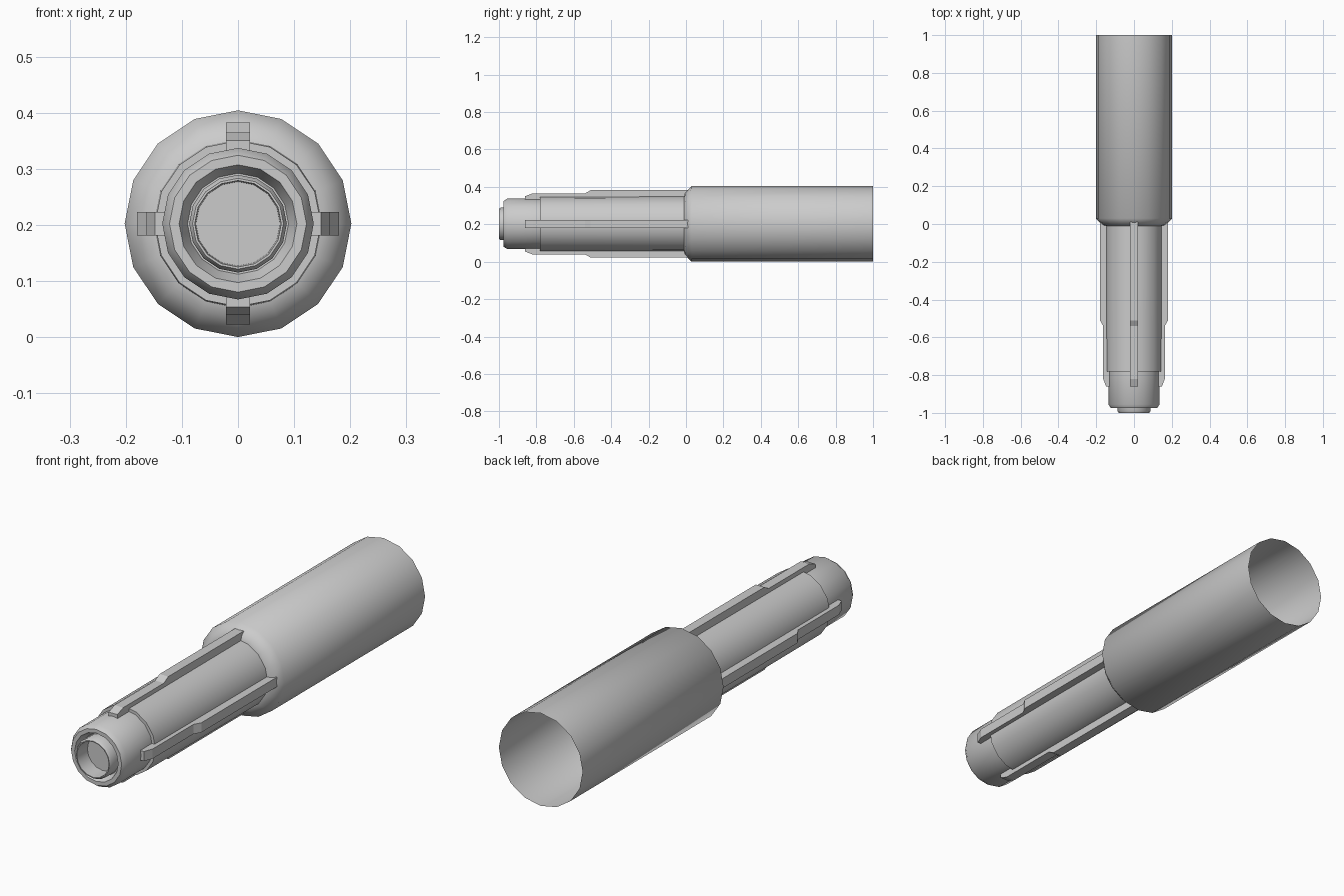
import bpy, bmesh, math

if "Cube" in bpy.data.objects:
    bpy.data.objects.remove(bpy.data.objects["Cube"])

AXIS_Z = 0.202
SIDES = 16


def add_object(name, bm, smooth=True):
    bmesh.ops.recalc_face_normals(bm, faces=bm.faces)
    mesh = bpy.data.meshes.new(name)
    bm.to_mesh(mesh)
    bm.free()
    obj = bpy.data.objects.new(name, mesh)
    bpy.context.collection.objects.link(obj)
    if smooth:
        bpy.ops.object.select_all(action='DESELECT')
        obj.select_set(True)
        bpy.context.view_layer.objects.active = obj
        bpy.ops.object.shade_smooth_by_angle(angle=math.radians(50))
    return obj


def lathe(name, profile, cap_end=False):
    """Revolve (radius, y) points around the barrel axis."""
    bm = bmesh.new()
    rings = []
    for r, y in profile:
        rings.append([bm.verts.new((r * math.sin(2 * math.pi * i / SIDES), y,
                                    AXIS_Z + r * math.cos(2 * math.pi * i / SIDES)))
                      for i in range(SIDES)])
    for a, b in zip(rings, rings[1:]):
        for i in range(SIDES):
            j = (i + 1) % SIDES
            bm.faces.new((a[i], a[j], b[j], b[i]))
    if cap_end:
        bm.faces.new(rings[-1])
    return add_object(name, bm)


def fin(name, angle):
    """Stepped rail: side profile of (y, radius) extruded across its width."""
    profile = [(0.01, 0.13), (0.01, 0.18), (-0.51, 0.18), (-0.54, 0.163),
               (-0.82, 0.163), (-0.86, 0.148), (-0.86, 0.13)]
    c, s = math.cos(angle), math.sin(angle)
    bm = bmesh.new()
    sides = []
    for x in (-0.021, 0.021):
        sides.append([bm.verts.new((x * c + r * s, y, AXIS_Z - x * s + r * c))
                      for y, r in profile])
    n = len(profile)
    bm.faces.new(sides[0])
    bm.faces.new(sides[1][::-1])
    for i in range(n):
        j = (i + 1) % n
        bm.faces.new((sides[0][i], sides[0][j], sides[1][j], sides[1][i]))
    return add_object(name, bm, smooth=False)


# Barrel: open rear sleeve, chamfered shoulder, thinner tube, nose,
# recessed groove and protruding inner muzzle ring with a closed bore
lathe("barrel", [
    (0.202, 1.0), (0.202, 0.03), (0.168, -0.005), (0.15, -0.01),
    (0.148, -0.78), (0.135, -0.78), (0.135, -0.955), (0.122, -0.975),
    (0.105, -0.975), (0.09, -0.94), (0.087, -0.94), (0.087, -0.99),
    (0.081, -1.0), (0.077, -1.0), (0.075, -0.93)], cap_end=True)

# Four guide fins around the thin tube
for k, label in enumerate(("top", "right", "bottom", "left")):
    fin(label + "_fin", k * math.pi / 2)
